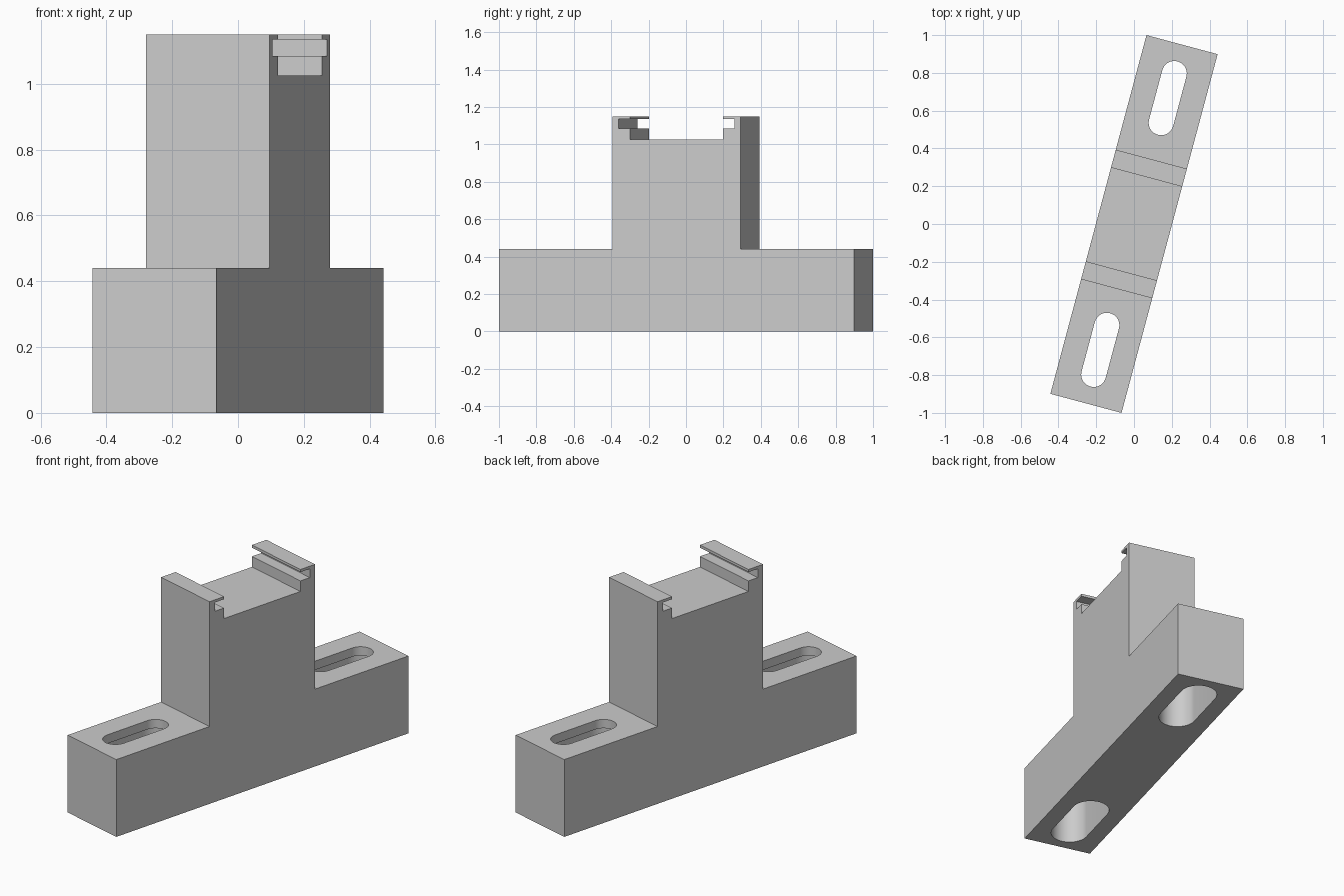
import bpy
import bmesh
from math import sin, cos, pi, radians

if "Cube" in bpy.data.objects:
    bpy.data.objects.remove(bpy.data.objects["Cube"], do_unlink=True)

WIDTH = 0.39
HALF_LENGTH = 0.983
HALF_TOWER = 0.355
BASE_TOP = 0.44
TOP = 1.15
TURN = radians(-15)

grey = bpy.data.materials.new("light grey")
grey.use_nodes = True
grey.diffuse_color = (0.6, 0.6, 0.6, 1)
grey.node_tree.nodes["Principled BSDF"].inputs["Base Color"].default_value = (0.6, 0.6, 0.6, 1)


def prism(name, points, direction):
    """Extrude a closed outline into a solid object."""
    bm = bmesh.new()
    face = bm.faces.new([bm.verts.new(p) for p in points])
    result = bmesh.ops.extrude_face_region(bm, geom=[face])
    moved = [g for g in result["geom"] if isinstance(g, bmesh.types.BMVert)]
    bmesh.ops.translate(bm, verts=moved, vec=direction)
    bmesh.ops.recalc_face_normals(bm, faces=bm.faces)
    mesh = bpy.data.meshes.new(name)
    bm.to_mesh(mesh)
    bm.free()
    mesh.materials.append(grey)
    obj = bpy.data.objects.new(name, mesh)
    bpy.context.scene.collection.objects.link(obj)
    return obj


def slot(name, centre, radius, half_span, bottom, top, steps=24):
    """Long rounded hole cutter running along y."""
    outline = []
    for end, start in ((1, 0), (-1, pi)):
        for i in range(steps + 1):
            a = start + pi * i / steps
            outline.append((radius * cos(a), centre + end * half_span + radius * sin(a), bottom))
    cutter = prism(name, outline, (0, 0, top - bottom))
    cutter.hide_render = True
    return cutter


# Side profile: base, tower and the grooved pocket, mirrored front to back
half = [
    (HALF_LENGTH, 0), (HALF_LENGTH, BASE_TOP), (HALF_TOWER, BASE_TOP), (HALF_TOWER, TOP),
    (0.257, TOP), (0.257, 1.135), (0.32, 1.135), (0.32, 1.085),
    (0.257, 1.085), (0.257, 1.025),
]
profile = half + [(-y, z) for y, z in reversed(half)]
body = prism("bracket_body", [(-WIDTH / 2, y, z) for y, z in profile], (WIDTH, 0, 0))

# Mounting slots: narrow at the top, wider recess from below
cutters = []
for side, label in ((-1, "front"), (1, "back")):
    cutters.append(slot(label + "_recess_cutter", side * 0.69, 0.1, 0.135, -0.1, BASE_TOP - 0.05))
    cutters.append(slot(label + "_slot_cutter", side * 0.69, 0.066, 0.135, 0.2, BASE_TOP + 0.1))
for cutter in cutters:
    mod = body.modifiers.new(cutter.name, "BOOLEAN")
    mod.operation = "DIFFERENCE"
    mod.solver = "EXACT"
    mod.object = cutter

# Bake the cuts and drop the cutters
bpy.context.view_layer.update()
graph = bpy.context.evaluated_depsgraph_get()
cut_mesh = bpy.data.meshes.new_from_object(body.evaluated_get(graph))
body.modifiers.clear()
body.data = cut_mesh
for cutter in cutters:
    bpy.data.objects.remove(cutter, do_unlink=True)

# Smooth slot walls, sharp edges elsewhere
bpy.ops.object.select_all(action="DESELECT")
body.select_set(True)
bpy.context.view_layer.objects.active = body
bpy.ops.object.shade_smooth_by_angle(angle=radians(30))

body.rotation_euler.z = TURN
